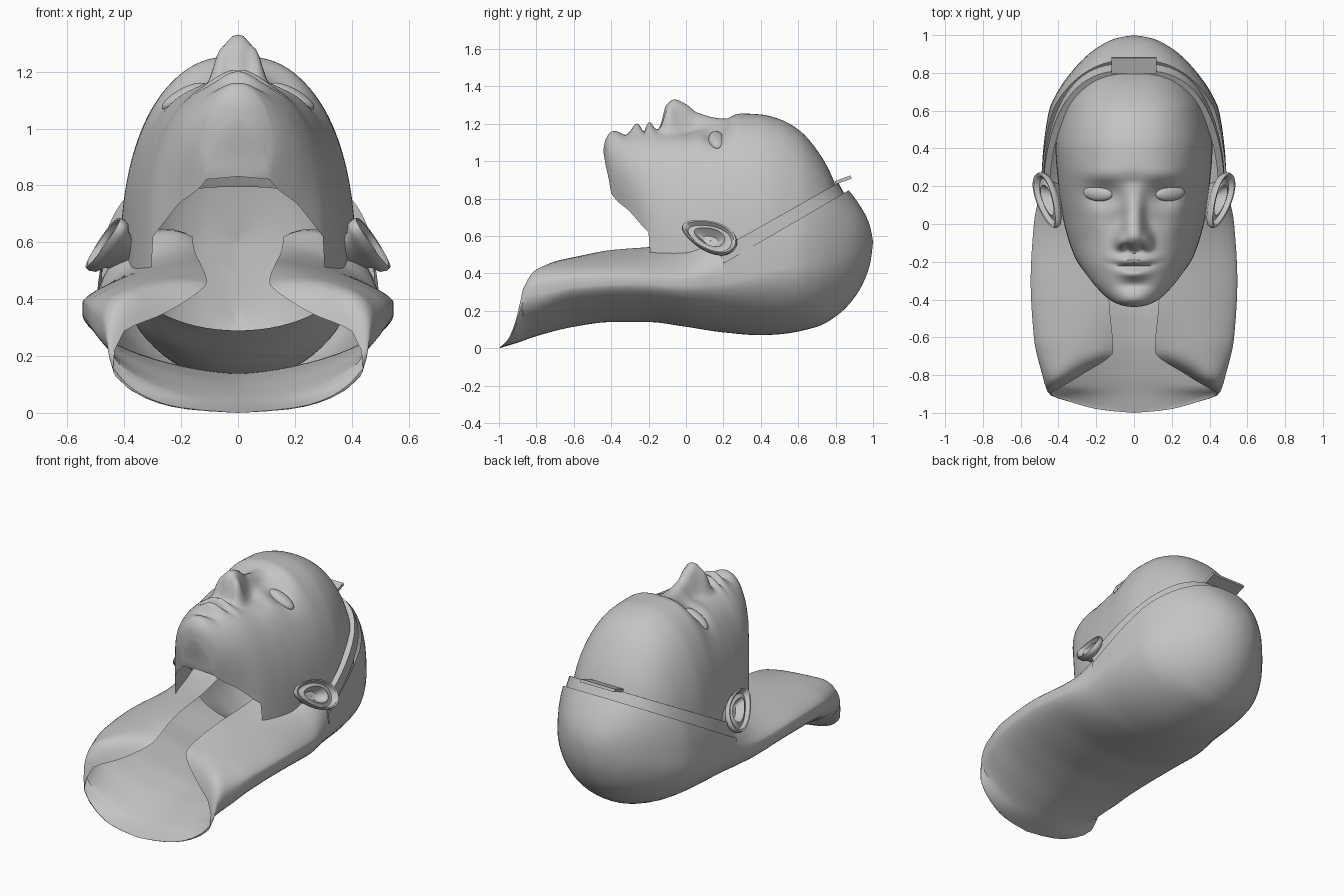
import bpy, bmesh
from math import sin, cos, pi, exp
from mathutils import Vector, Matrix

if "Cube" in bpy.data.objects:
    bpy.data.objects.remove(bpy.data.objects["Cube"], do_unlink=True)

grey = bpy.data.materials.new("plain grey")
grey.use_nodes = True
grey.diffuse_color = (0.55, 0.55, 0.55, 1)
grey.node_tree.nodes["Principled BSDF"].inputs["Base Color"].default_value = grey.diffuse_color


def curve(*points):
    """Smooth interpolation without overshoot through (position, value) points."""
    xs, vs = zip(*points)
    steps = [(vs[i + 1] - vs[i]) / (xs[i + 1] - xs[i]) for i in range(len(xs) - 1)]
    slopes = [steps[0]]
    for a, b in zip(steps, steps[1:]):
        slopes.append(2 * a * b / (a + b) if a * b > 0 else 0)
    slopes.append(steps[-1])

    def value(x):
        x = min(max(x, xs[0]), xs[-1])
        i = 0
        while i < len(steps) - 1 and x > xs[i + 1]:
            i += 1
        h = xs[i + 1] - xs[i]
        t = (x - xs[i]) / h
        return (vs[i] * (1 + 2 * t) * (1 - t) ** 2 + vs[i + 1] * t * t * (3 - 2 * t)
                + h * slopes[i] * t * (1 - t) ** 2 + h * slopes[i + 1] * t * t * (t - 1))
    return value


def finish(name, bm, angle=40):
    bmesh.ops.remove_doubles(bm, verts=bm.verts, dist=0.0005)
    bmesh.ops.recalc_face_normals(bm, faces=bm.faces)
    mesh = bpy.data.meshes.new(name)
    bm.to_mesh(mesh)
    bm.free()
    mesh.materials.append(grey)
    ob = bpy.data.objects.new(name, mesh)
    bpy.context.collection.objects.link(ob)
    bpy.ops.object.select_all(action='DESELECT')
    ob.select_set(True)
    bpy.context.view_layer.objects.active = ob
    bpy.ops.object.shade_smooth_by_angle(angle=angle * pi / 180)


def loft(rows, closed=False):
    """Skin of quads over rows of points."""
    bm = bmesh.new()
    grid = [[bm.verts.new(p) for p in row] for row in rows]
    for a, b in zip(grid, grid[1:]):
        n = len(a)
        for i in range(n if closed else n - 1):
            j = (i + 1) % n
            bm.faces.new((a[i], a[j], b[j], b[i]))
    return bm


def stations(start, end, count):
    """Positions packed closer at both ends."""
    return [start + (end - start) * (0.4 * i / count + 0.3 * (1 - cos(pi * i / count)))
            for i in range(count + 1)]


def power(v, e):
    return abs(v) ** e * (1 if v > 0 else -1)


def bump(dx, dy, sx, sy):
    return exp(-(dx / sx) ** 2 - (dy / sy) ** 2)


# Head: width, crest, lower rim and inward tuck below the jaw along the length
head_w = curve((-.44, 0), (-.435, .05), (-.42, .105), (-.4, .15), (-.36, .2), (-.3, .25),
               (-.2, .308), (-.1, .345), (0, .37), (.2, .4), (.4, .415), (.6, .375),
               (.75, .28), (.83, .15), (.86, 0))
head_top = curve((-.44, 1.07), (-.43, 1.11), (-.4, 1.14), (-.3, 1.155), (-.2, 1.17), (-.1, 1.165),
                 (0, 1.16), (.1, 1.19), (.2, 1.22), (.3, 1.255), (.4, 1.25), (.5, 1.225),
                 (.6, 1.17), (.7, 1.06), (.8, .87), (.86, .6))
head_rim = curve((-.44, 1.04), (-.43, .98), (-.41, .89), (-.4, .83), (-.3, .73), (-.2, .62),
                 (-.05, .52), (.1, .5), (.6, .5), (.86, .56))
head_tuck = curve((-.44, .1), (-.4, .3), (-.3, .15), (-.18, .02), (0, 0))
nose_height = curve((-.15, 0), (-.13, .05), (-.11, .13), (-.06, .168), (0, .145),
                    (.06, .085), (.13, .04), (.22, 0))
nose_width = curve((-.15, .075), (-.05, .068), (.05, .05), (.2, .055))


def features(x, y):
    """Height added to the face at one point."""
    ax = abs(x)
    z = nose_height(y) * exp(-(ax / nose_width(y)) ** 2.8) if -.15 < y < .22 else 0
    z += .05 * bump(ax - .072, y + .09, .025, .035)        # nostril wings
    z -= .045 * bump(ax - .035, y + .125, .018, .016)      # nostrils
    z -= .045 * bump(ax - .16, y - .155, .085, .065)       # eye sockets
    z += .01 * bump(ax - .16, y - .25, .11, .04)           # brows
    z += .02 * bump(ax - .24, y - .02, .09, .09)           # cheeks
    mouth = y + .225 - .9 * x * x
    z += .04 * bump(x, mouth - .03, .09, .024) + .04 * bump(x, mouth + .04, .075, .027)
    z -= .024 * bump(x, mouth, .09, .011)
    z -= .012 * bump(x, y + .325, .08, .022)
    z += .018 * bump(x, y + .39, .08, .04)                 # chin
    z -= .012 * bump(x, y + .16, .012, .025)
    return z


def head_row(y, n=96):
    w, top, rim = head_w(y), head_top(y), head_rim(y)
    row = []
    for i in range(n + 1):
        a = pi * (i / n - .5)
        c = max(cos(a), 0)
        x = w * power(sin(a), .85) * (1 - head_tuck(y) * (1 - c) ** 3)
        row.append((x, y, rim + (top - rim) * c ** .85 + features(x, y) * min(1, 2 * c)))
    # Under the chin the section closes; behind the jaw it drops as a short neck edge
    end = (0 if y < -.4 else row[-1][0], y, min(rim, .5) if y > -.2 else rim)
    return [(-end[0], end[1], end[2])] + row + [end]


finish("face_and_crown", loft([head_row(y) for y in stations(-.44, .86, 130)]), 50)

# Eyes: flattened ovals set into the sockets
for name, sign in (("left_eye", 1), ("right_eye", -1)):
    eye = bmesh.new()
    bmesh.ops.create_uvsphere(eye, u_segments=32, v_segments=16, radius=1)
    bmesh.ops.transform(eye, verts=eye.verts, matrix=Matrix.Translation((sign * .19, .163, 1.112))
                        @ Matrix.Rotation(sign * .5, 4, 'Y') @ Matrix.Rotation(sign * .08, 4, 'Z')
                        @ Matrix.Diagonal((.088, .042, .03, 1)))
    finish(name, eye, 60)

# Underside of the skull, open at the neck
skull_low = curve((.08, .29), (.3, .15), (.5, .11), (.7, .155), (.8, .23), (.86, .35))
finish("skull_back", loft([[(head_w(y) * sin(pi * (i / 32 - .5)), y,
                             head_rim(y) + (skull_low(y) - head_rim(y)) * max(cos(pi * (i / 32 - .5)), 0))
                            for i in range(33)] for y in stations(.08, .86, 28)]))

# Hair: shared width, shoulder height, edge thickness, underside height and roundness
hair_w = curve((-1, 0), (-.985, .17), (-.95, .31), (-.9, .45), (-.8, .485), (-.6, .53), (-.3, .547),
               (0, .53), (.2, .495), (.4, .48), (.6, .45), (.7, .405), (.8, .335), (.9, .24),
               (.96, .15), (.985, .09), (1, 0))
hair_side = curve((-1, 0), (-.95, .05), (-.9, .18), (-.87, .28), (-.8, .32), (-.6, .375),
                  (-.3, .39), (0, .375), (.4, .41), (.6, .44), (.8, .5), (1, .57))
hair_lip = curve((-.9, 0), (-.7, .05), (.1, .045), (.6, 0))
hair_low = curve((-1, 0), (-.9, .03), (-.8, .065), (-.6, .115), (-.4, .14), (-.2, .14), (0, .115),
                 (.2, .085), (.4, .07), (.5, .075), (.7, .115), (.8, .17), (.9, .27),
                 (.985, .45), (1, .57))
hair_under = curve((-.9, 1), (-.6, 1.25), (.2, 1.2), (.7, 1))
hair_top = curve((.1, .9), (.4, 1.1), (.6, 1.08), (.75, .98), (.85, .87), (.95, .73), (.985, .65), (1, .57))
# Front flaps: inner edge, ridge height, sag of the inner edge and bulge
flap_x = curve((-.9, .45), (-.8, .28), (-.67, .11), (-.43, .13), (-.2, .14), (.12, .16))
flap_z = curve((-.9, .18), (-.87, .33), (-.8, .45), (-.7, .49), (-.6, .505), (-.4, .525),
               (-.2, .55), (0, .6), (.15, .69))
flap_sag = curve((-.9, 0), (-.8, .11), (-.67, .04), (-.4, 0), (0, .03), (.15, .07))
flap_bulge = curve((-.9, .8), (-.6, 1.2), (-.3, 1.4), (0, 1.5), (.2, 1.1))


def hair_row(y, inner, top, bulge, sag, n=14):
    """Open section: upper flap, thick edge, underside and mirrored half."""
    w, side, low = hair_w(y), hair_side(y), hair_low(y)
    edge, under = side - hair_lip(y), hair_under(y)
    half = []
    for i in range(n + 1):
        a = pi / 2 * (1 - i / n)
        t = max(cos(a), 0) ** bulge
        half.append((inner + (w - inner) * t, y, side + (top - side) * sin(a) ** bulge - sag * (1 - t) ** 3))
    for i in range(n + 1):
        a = pi / 2 * i / n
        half.append((w * max(cos(a), 0) ** under, y, edge + (low - edge) * sin(a) ** under))
    return half + [(-x, y, z) for x, y, z in reversed(half[:-1])]


rows = []
for y in stations(-1, .2, 54):
    if y < -.9:
        rows.append(hair_row(y, hair_w(y), hair_side(y), 1, 0))
    else:
        rows.append(hair_row(y, flap_x(y), flap_z(y), flap_bulge(y), flap_sag(y)))
finish("hair_mantle", loft(rows), 35)

# Back of the hair, trimmed along the band
cap = loft([hair_row(y, 0, hair_top(y), .85, 0) for y in stations(.2, 1, 42)])
bmesh.ops.bisect_plane(cap, geom=cap.verts[:] + cap.edges[:] + cap.faces[:],
                       plane_co=(0, .2, .455), plane_no=(0, -.5, .86), clear_outer=True)
finish("hair_cap", cap, 35)

# Headband: flat strip standing above the trimmed edge
across = Vector((0, -.5, .86))
hub = Vector((0, .2, .465))
rows = []
for i in range(49):
    a = pi * i / 48
    centre = Vector((.475 * power(cos(a), .7), .64 * sin(a), .36 * sin(a)))
    rows.append([hub + centre * scale + across * s
                 for scale, s in ((.94, -.01), (1.01, -.01), (1.01, .065), (.94, .065))])
finish("headband", loft(rows, closed=True), 30)

# Small raised tab on the middle of the band
tab = bmesh.new()
bmesh.ops.create_cube(tab, size=1)
bmesh.ops.transform(tab, verts=tab.verts, matrix=Matrix.Translation((0, .84, .9))
                    @ Matrix.Rotation(.35, 4, 'X') @ Matrix.Diagonal((.24, .09, .018, 1)))
finish("band_tab", tab, 30)

# Ears: oval bowl with a rolled rim and a tapering back
ear_profile = [(.02, -.045), (.3, -.045), (.45, -.02), (.55, .004), (.66, -.006), (.78, -.008),
               (.88, .018), (.96, .02), (1, .004), (.93, -.018), (.7, -.035), (.5, -.09)]
for name, sign in (("left_ear", 1), ("right_ear", -1)):
    along, over = Vector((.05, .145, -.055)), Vector((-.045, .035, .085))
    out = along.cross(over).normalized()
    rows = []
    for r, h in ear_profile:
        ring = []
        for i in range(40):
            a = 2 * pi * i / 40
            taper = .85 + .2 * cos(a)                      # narrower lobe
            p = Vector((.455, .125, .597)) + along * r * cos(a) + over * r * taper * sin(a) + out * h
            ring.append((sign * p.x, p.y, p.z))
        rows.append(ring)
    finish(name, loft(rows, closed=True), 50)
